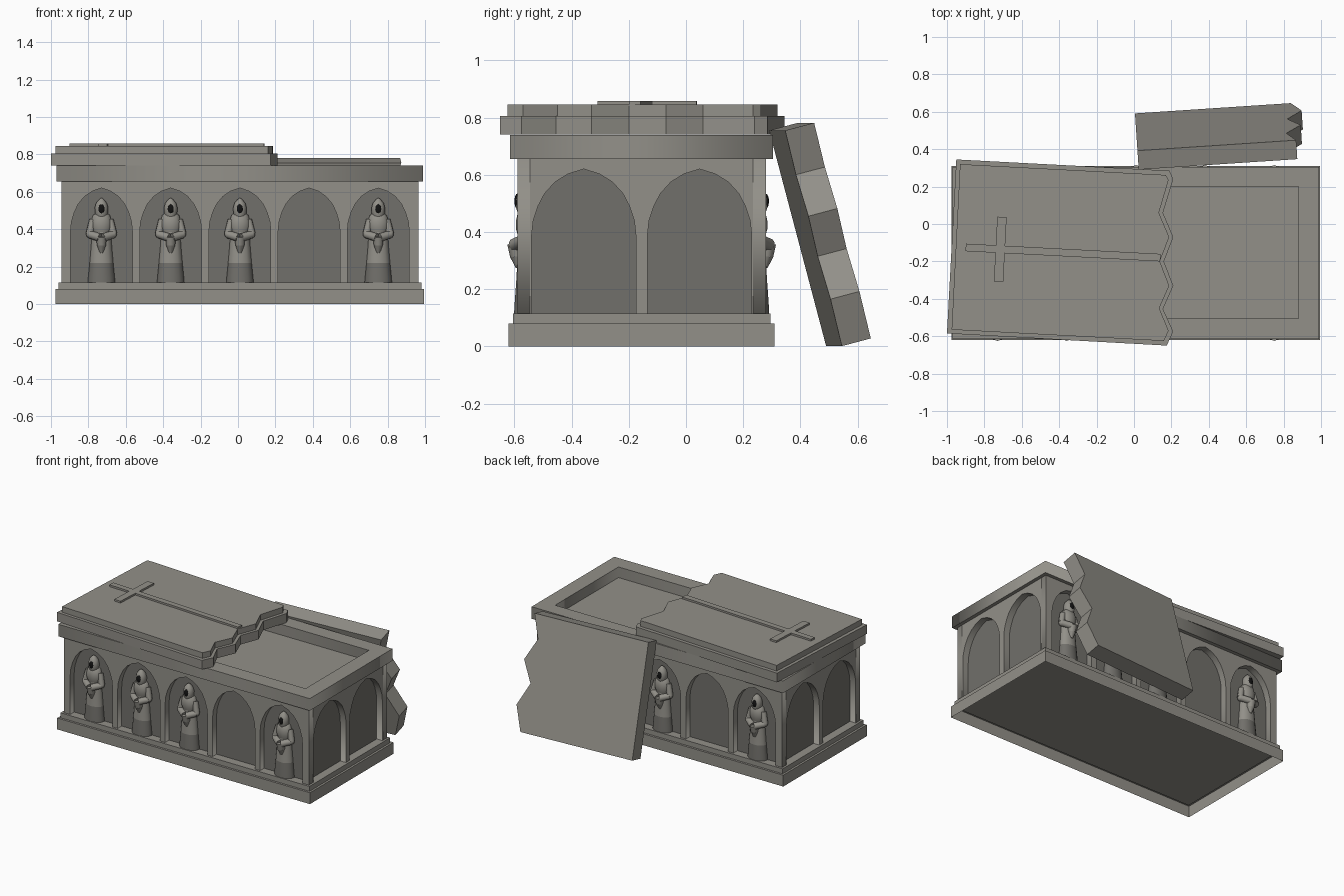
import bpy, bmesh, math
from mathutils import Matrix, Vector

if "Cube" in bpy.data.objects:
    bpy.data.objects.remove(bpy.data.objects["Cube"])


def material(name, rgb):
    m = bpy.data.materials.new(name)
    m.use_nodes = True
    m.diffuse_color = (*rgb, 1)
    m.node_tree.nodes["Principled BSDF"].inputs["Base Color"].default_value = (*rgb, 1)
    return m


STONE = material("grey stone", (0.29, 0.28, 0.25))
SHADE = material("dark stone", (0.165, 0.16, 0.145))
BLACK = material("hood black", (0.006, 0.006, 0.006))


def add_object(name, mesh, *mats):
    for m in mats:
        mesh.materials.append(m)
    ob = bpy.data.objects.new(name, mesh)
    bpy.context.collection.objects.link(ob)
    return ob


def prism(name, pts, z0, z1, matrix=None, bottom=True, mat=STONE):
    """Closed outline raised from z0 to z1."""
    bm = bmesh.new()
    low = [bm.verts.new((x, y, z0)) for x, y in pts]
    high = [bm.verts.new((x, y, z1)) for x, y in pts]
    bm.faces.new(high)
    if bottom:
        bm.faces.new(low[::-1])
    for i in range(len(pts)):
        j = (i + 1) % len(pts)
        bm.faces.new((low[i], low[j], high[j], high[i]))
    bmesh.ops.recalc_face_normals(bm, faces=bm.faces)
    if not bottom:
        top = max(bm.faces, key=lambda f: f.calc_center_median().z)
        if top.normal.z < 0:
            bmesh.ops.reverse_faces(bm, faces=bm.faces)
    mesh = bpy.data.meshes.new(name)
    bm.to_mesh(mesh)
    bm.free()
    if matrix:
        mesh.transform(matrix)
    return add_object(name, mesh, mat)


def rect(x0, x1, y0, y1):
    return [(x0, y0), (x1, y0), (x1, y1), (x0, y1)]


def pierced(name, outlines, depth, matrix):
    """Flat panel with openings, made from a filled 2D curve."""
    cu = bpy.data.curves.new(name + " curve", "CURVE")
    cu.dimensions, cu.fill_mode, cu.extrude = "2D", "BOTH", depth / 2
    for pts in outlines:
        sp = cu.splines.new("POLY")
        sp.points.add(len(pts) - 1)
        for p, (x, y) in zip(sp.points, pts):
            p.co = (x, y, 0, 1)
        sp.use_cyclic_u = True
    temp = bpy.data.objects.new(name + " temp", cu)
    bpy.context.collection.objects.link(temp)
    deps = bpy.context.evaluated_depsgraph_get()
    mesh = bpy.data.meshes.new_from_object(temp.evaluated_get(deps))
    bpy.data.objects.remove(temp)
    mesh.materials.clear()
    mesh.transform(matrix)
    return add_object(name, mesh, STONE)


def frame(cx, cy, cz, loc):
    return Matrix.Translation(loc) @ Matrix((cx, cy, cz)).transposed().to_4x4()


# Chest centre and half sizes
CX, CY, HX, HY, DEPTH = 0.01, -0.155, 0.955, 0.435, 0.045


def around(grow):
    return rect(CX - HX - grow, CX + HX + grow, CY - HY - grow, CY + HY + grow)


# Plinth, hollow underneath, and its step
prism("plinth", around(0.03), 0, 0.08, bottom=False)
prism("plinth_step", around(0.015), 0.075, 0.115)

# Dark core behind the niches, with a pale floor on top
core = prism("niche_core", around(-DEPTH), 0.1, 0.665, mat=SHADE)
core.data.materials.append(STONE)
for f in core.data.polygons:
    f.material_index = int(f.normal.z > 0.5)


# Walls with pointed arches
def arch(c, half):
    side = [(1, 0.39), (0.97, 0.44), (0.88, 0.49), (0.75, 0.535), (0.55, 0.575), (0.3, 0.603)]
    right = [(1, 0.11)] + side
    return ([(c + half * u, z) for u, z in right] + [(c, 0.62)]
            + [(c - half * u, z) for u, z in right[::-1]])


X, Y, Z = Vector((1, 0, 0)), Vector((0, 1, 0)), Vector((0, 0, 1))
NICHES = [CX + 0.37 * i for i in (-2, -1, 0, 1, 2)]
long_wall = [rect(CX - HX, CX + HX, 0.09, 0.66)] + [arch(c, 0.165) for c in NICHES]
inner = HY - DEPTH
end_wall = [rect(CY - inner, CY + inner, 0.09, 0.66)] + [arch(CY + s * 0.2025, 0.182) for s in (-1, 1)]
for s, long_name, end_name in ((-1, "front_wall", "right_wall"), (1, "back_wall", "left_wall")):
    pierced(long_name, long_wall, DEPTH, frame(X, Z, -Y, (0, CY + s * (HY - DEPTH / 2), 0)))
    pierced(end_name, end_wall, DEPTH, frame(Y, Z, X, (CX + s * (HX - DEPTH / 2), 0, 0)))

# Rim with the open coffer
pierced("rim", [around(0.025), rect(-0.86, 0.88, -0.505, 0.2)], 0.085,
        Matrix.Translation((0, 0, 0.6975)))

# Broken lid in two tiers, turned a little
prism("lid_lower", [(-0.95, 0.345), (-1.0, -0.585), (0.175, -0.65), (0.21, -0.575), (0.155, -0.455),
                    (0.21, -0.33), (0.16, -0.2), (0.21, -0.07), (0.155, 0.06), (0.21, 0.24), (0.19, 0.285)],
      0.741, 0.805)
prism("lid_upper", [(-0.93, 0.32), (-0.975, -0.565), (0.16, -0.625), (0.185, -0.57), (0.135, -0.45),
                    (0.188, -0.33), (0.138, -0.2), (0.188, -0.07), (0.133, 0.06), (0.185, 0.235), (0.17, 0.262)],
      0.80, 0.845)

# Raised cross
half = [(-0.185, 0.02), (-0.025, 0.02), (-0.025, 0.173), (0.025, 0.173), (0.025, 0.02), (0.857, 0.02)]
prism("lid_cross", half + [(x, -y) for x, y in half[::-1]], 0.84, 0.858,
      Matrix.Translation((-0.715, -0.135, 0)) @ Matrix.Rotation(math.radians(-3), 4, "Z"))

# Fallen piece of lid leaning on the back
u = Vector((1, 0.066, 0)).normalized()
t = (Z.cross(u) * -0.256 + Z * 0.967).normalized()
prism("fallen_slab", [(0, 0), (0.835, 0), (0.89, 0.17), (0.81, 0.325), (0.88, 0.47), (0.8, 0.62),
                      (0.85, 0.78), (0, 0.78)], -0.105, 0, frame(u, t, u.cross(t), (0.012, 0.49, 0.001)))


# Hooded mourner, facing -y
def lathe(bm, profile, squash, shift=0, n=14):
    rings = [[bm.verts.new((r * math.cos(a), r * squash * math.sin(a) + shift, z))
              for a in (math.tau * i / n for i in range(n))] for r, z in profile]
    for a, b in zip(rings, rings[1:]):
        for i in range(n):
            j = (i + 1) % n
            bm.faces.new((a[i], a[j], b[j], b[i]))
    bm.faces.new(rings[-1])


def limb(bm, a, b, r0, r1):
    a, b = Vector(a), Vector(b)
    rot = (b - a).to_track_quat("Z", "Y").to_matrix().to_4x4()
    bmesh.ops.create_cone(bm, cap_ends=True, segments=10, radius1=r0, radius2=r1, depth=(b - a).length,
                          matrix=Matrix.Translation((a + b) / 2) @ rot)


def ball(bm, loc, size):
    return bmesh.ops.create_uvsphere(bm, u_segments=12, v_segments=8, radius=1,
                                     matrix=Matrix.Translation(loc) @ Matrix.Diagonal((*size, 1)))["verts"]


bm = bmesh.new()
lathe(bm, [(0.073, 0.113), (0.071, 0.14), (0.063, 0.22), (0.056, 0.3), (0.05, 0.39)], 0.72)
lathe(bm, [(0.046, 0.385), (0.056, 0.41), (0.056, 0.44), (0.045, 0.475), (0.025, 0.49)], 0.72, -0.005)
lathe(bm, [(0.026, 0.46), (0.035, 0.485), (0.036, 0.515), (0.029, 0.54), (0.014, 0.558), (0.003, 0.567)],
      0.95, -0.012)
for s in (-1, 1):
    limb(bm, (s * 0.045, -0.005, 0.45), (s * 0.063, -0.015, 0.375), 0.02, 0.021)
    ball(bm, (s * 0.06, -0.015, 0.373), (0.022, 0.022, 0.022))
    limb(bm, (s * 0.063, -0.018, 0.372), (s * 0.008, -0.05, 0.355), 0.021, 0.023)
limb(bm, (0, -0.045, 0.36), (0, -0.04, 0.315), 0.03, 0.025)
limb(bm, (0, -0.04, 0.315), (0, -0.035, 0.275), 0.025, 0.01)
bmesh.ops.recalc_face_normals(bm, faces=bm.faces)
for f in bm.faces:
    f.smooth = True
    f.material_index = int(f.calc_center_median().z < 0.22)
for v in ball(bm, (0, -0.04, 0.508), (0.017, 0.01, 0.026)):
    for f in v.link_faces:
        f.material_index = 2
mourner = bpy.data.meshes.new("mourner")
bm.to_mesh(mourner)
bm.free()
mourner.set_sharp_from_angle(angle=math.radians(40))
for m in (STONE, SHADE, BLACK):
    mourner.materials.append(m)

# Four mourners on each long side, one niche left empty
for side, turn in (("front", 0), ("back", math.pi)):
    for i in (-2, -1, 0, 2):
        ob = add_object(f"{side}_mourner_{i + 3}", mourner)
        spin = Matrix.Translation((CX, CY, 0)) @ Matrix.Rotation(turn, 4, "Z")
        ob.matrix_world = spin @ Matrix.Translation((0.37 * i, -0.395, 0))
